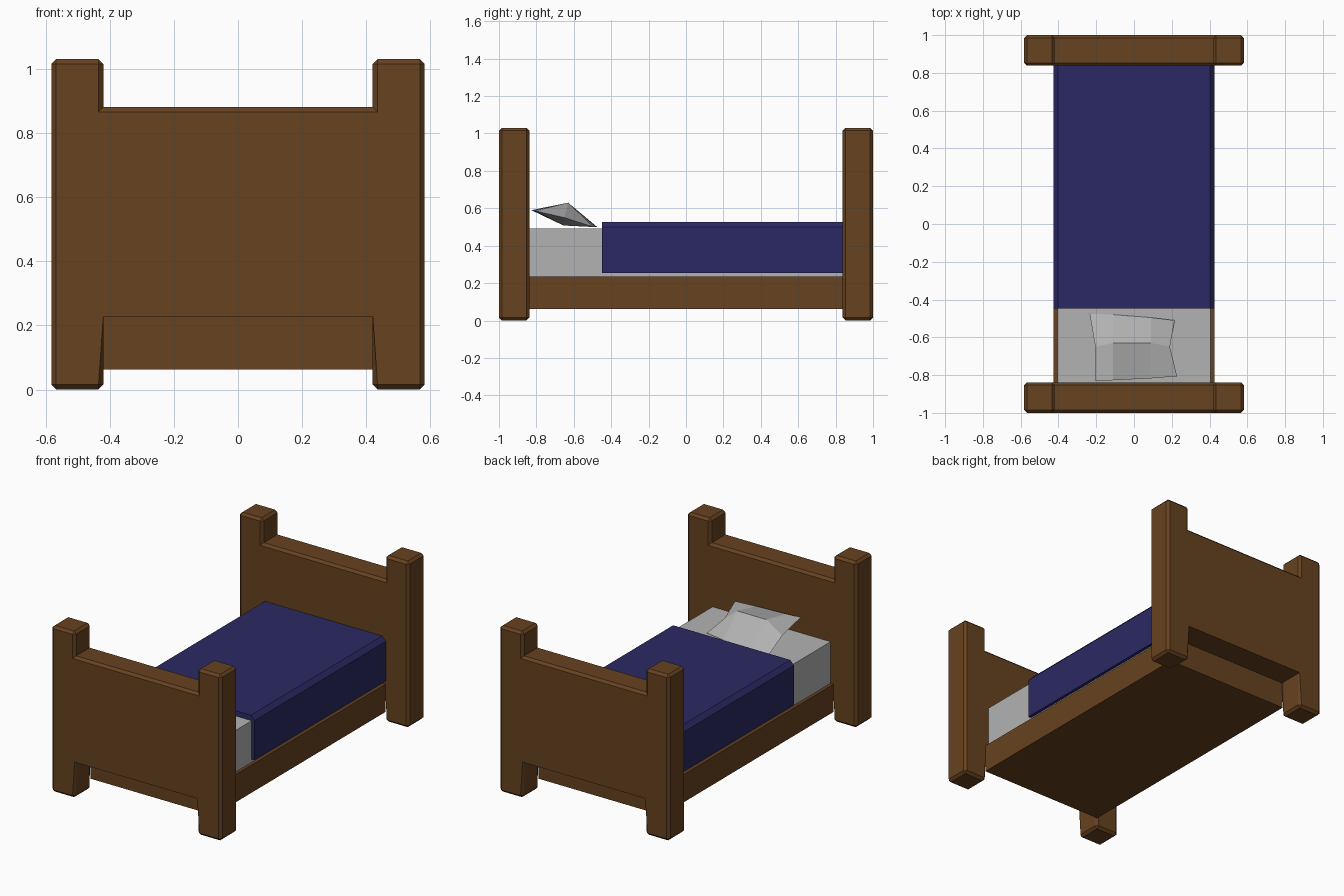
import bpy, bmesh

if "Cube" in bpy.data.objects:
    bpy.data.objects.remove(bpy.data.objects["Cube"])


def material(name, rgb):
    m = bpy.data.materials.new(name)
    m.diffuse_color = (*rgb, 1)
    m.use_nodes = True
    m.node_tree.nodes["Principled BSDF"].inputs["Base Color"].default_value = m.diffuse_color
    return m


WOOD = material("wood", (0.135, 0.054, 0.014))
BLUE = material("blue_cloth", (0.024, 0.022, 0.125))
LINEN = material("linen", (0.45, 0.45, 0.45))


def finish(bm, name, mat):
    bmesh.ops.recalc_face_normals(bm, faces=bm.faces)
    me = bpy.data.meshes.new(name)
    bm.to_mesh(me)
    bm.free()
    me.materials.append(mat)
    ob = bpy.data.objects.new(name, me)
    bpy.context.collection.objects.link(ob)
    return ob


def extrude_profile(points, y0, y1):
    """Extrude an (x, z) outline along y."""
    bm = bmesh.new()
    face = bm.faces.new([bm.verts.new((x, y0, z)) for x, z in points])
    ext = bmesh.ops.extrude_face_region(bm, geom=[face])["geom"]
    verts = [v for v in ext if isinstance(v, bmesh.types.BMVert)]
    bmesh.ops.translate(bm, vec=(0, y1 - y0, 0), verts=verts)
    bmesh.ops.recalc_face_normals(bm, faces=bm.faces)
    return bm


def mirrored(half):
    return half + [(-x, z) for x, z in reversed(half)]


def box(name, hx, z0, z1, mat):
    finish(extrude_profile(mirrored([(hx, z0), (hx, z1)]), -0.84, 0.84), name, mat)


# End boards: two posts and a panel as one H outline, chamfered on outer edges
W, P, LOW, TOP = 0.582, 0.42, 0.226, 0.88
outline = mirrored([(P, LOW), (P, 0), (W, 0), (W, 1.03), (P, 1.03), (P, TOP)])
for name, y0, y1 in (("head_board", -1, -0.838), ("foot_board", 0.838, 1)):
    bm = extrude_profile(outline, y0, y1)
    bm.normal_update()
    edges = [e for e in bm.edges if e.is_convex
             and not all(abs(v.co.z - LOW) < 1e-4 and abs(v.co.x) < P + 0.01 for v in e.verts)]
    bmesh.ops.bevel(bm, geom=edges, offset=0.015, offset_type='OFFSET',
                    segments=1, profile=0.5, affect='EDGES')
    finish(bm, name, WOOD)

# Frame and mattress
box("bed_frame", 0.425, 0.062, 0.234, WOOD)
box("mattress", 0.405, 0.234, 0.492, LINEN)

# Blanket draped over the mattress
drape = mirrored([(0.407, 0.494), (0.407, 0.255), (0.427, 0.255), (0.427, 0.50), (0.402, 0.527)])
finish(extrude_profile(drape, -0.448, 0.84), "blanket", BLUE)

# Pillow: a shared rim with a raised middle row above and below
front = [(-0.235, -0.475, 0.50), (-0.11, -0.48, 0.50), (0.09, -0.495, 0.50), (0.215, -0.51, 0.505)]
back = [(-0.205, -0.832, 0.592), (-0.11, -0.827, 0.59), (0.09, -0.817, 0.588), (0.228, -0.806, 0.586)]
left, right = (-0.205, -0.65, 0.55), (0.19, -0.65, 0.55)
bm = bmesh.new()
f, b = ([bm.verts.new(p) for p in row] for row in (front, back))
l, r = bm.verts.new(left), bm.verts.new(right)
for y, z in ((-0.63, 0.63), (-0.655, 0.508)):
    mid = [l, bm.verts.new((-0.11, y, z)), bm.verts.new((0.09, y, z)), r]
    for a, c in ((f, mid), (mid, b)):
        for i in range(3):
            bm.faces.new((a[i], a[i + 1], c[i + 1], c[i]))
finish(bm, "pillow", LINEN)
